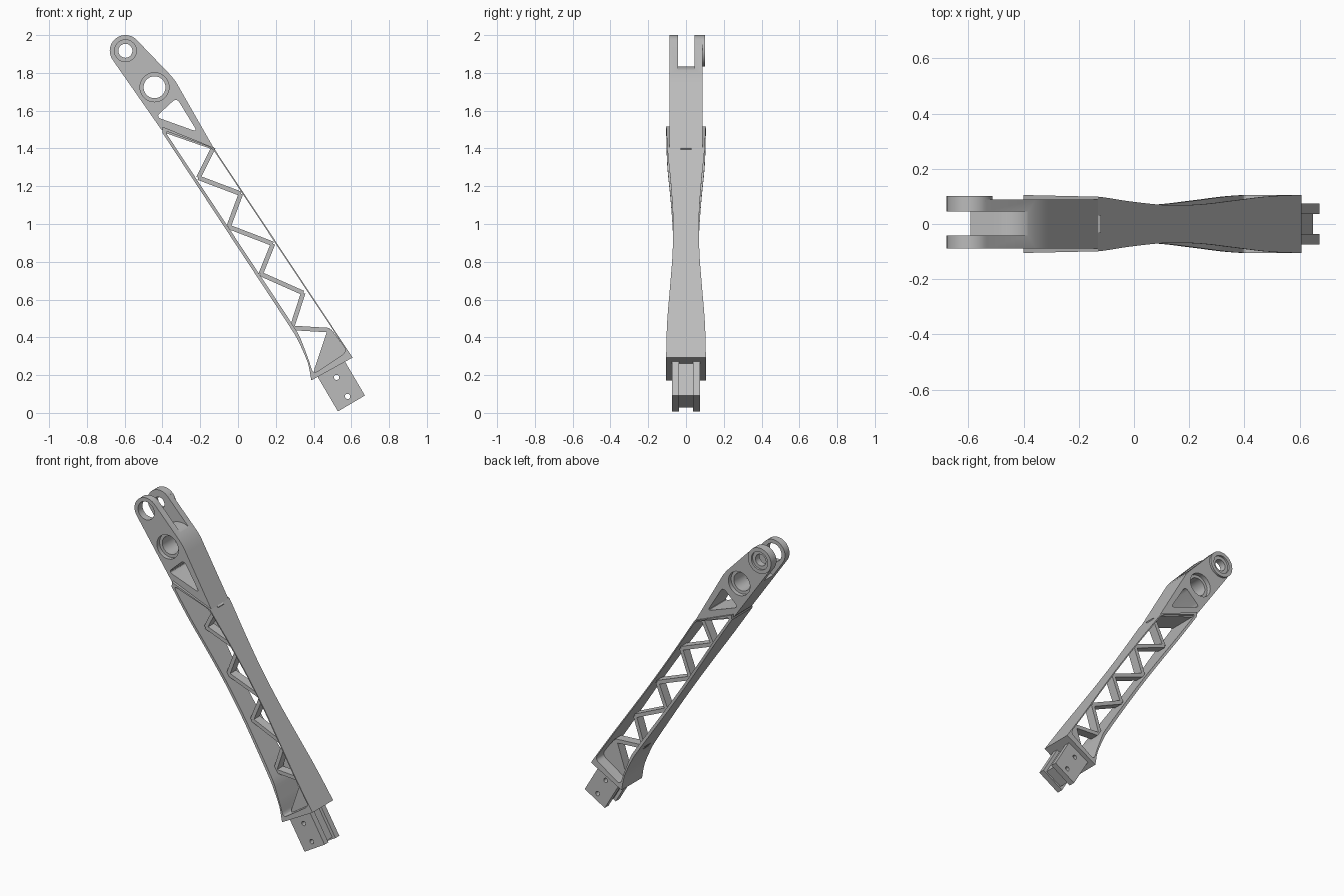
import bpy, bmesh, math
from mathutils import Vector

if "Cube" in bpy.data.objects:
    bpy.data.objects.remove(bpy.data.objects["Cube"])

steel = bpy.data.materials.new("plain grey metal")
steel.use_nodes = True
GREY = (0.5, 0.5, 0.5, 1)
steel.diffuse_color = GREY
steel.node_tree.nodes["Principled BSDF"].inputs["Base Color"].default_value = GREY

PIVOT, BORE = Vector((-0.596, 1.917)), Vector((-0.442, 1.724))
AXIS = Vector((0.545, -0.839))


def finish(bm, name):
    bmesh.ops.recalc_face_normals(bm, faces=bm.faces)
    me = bpy.data.meshes.new(name)
    bm.to_mesh(me)
    bm.free()
    me.materials.append(steel)
    ob = bpy.data.objects.new(name, me)
    bpy.context.collection.objects.link(ob)
    return ob


def activate(ob):
    bpy.ops.object.select_all(action="DESELECT")
    ob.select_set(True)
    bpy.context.view_layer.objects.active = ob


def prism(name, pts, y0, y1):
    """Extrude an outline in the x-z plane from y0 to y1."""
    bm = bmesh.new()
    f = bm.faces.new([bm.verts.new((x, y0, z)) for x, z in pts])
    new = bmesh.ops.extrude_face_region(bm, geom=[f])["geom"]
    bmesh.ops.translate(bm, vec=(0, y1 - y0, 0),
                        verts=[v for v in new if isinstance(v, bmesh.types.BMVert)])
    return finish(bm, name)


def circle(c, r, n=40):
    return [(c[0] + r * math.cos(math.tau * i / n), c[1] + r * math.sin(math.tau * i / n))
            for i in range(n)]


def rounded(pts, r, n=5):
    """Round every corner of an outline."""
    out = []
    pts = [Vector(p) for p in pts]
    for i, p in enumerate(pts):
        a, b = pts[i - 1] - p, pts[(i + 1) % len(pts)] - p
        a = p + a.normalized() * min(r, a.length * 0.45)
        b = p + b.normalized() * min(r, b.length * 0.45)
        for k in range(n + 1):
            t = k / n
            out.append(a * (1 - t) ** 2 + p * 2 * t * (1 - t) + b * t * t)
    return out


def cut(ob, pts, y0=-0.3, y1=0.3):
    cutter = prism("cutter", pts, y0, y1)
    cutter.hide_render = True
    mod = ob.modifiers.new("cut", "BOOLEAN")
    mod.operation, mod.solver, mod.object = "DIFFERENCE", "EXACT", cutter
    activate(ob)
    bpy.ops.object.modifier_apply(modifier="cut")
    bpy.data.objects.remove(cutter)


def smooth(ob):
    activate(ob)
    bpy.ops.object.shade_smooth_by_angle(angle=math.radians(25))


def spline(pts, t):
    """Smooth interpolation through a few points, t from 0 to 1."""
    u = t * (len(pts) - 1)
    i = min(int(u), len(pts) - 2)
    u -= i
    p = [pts[max(0, min(len(pts) - 1, i + k))] for k in (-1, 0, 1, 2)]
    return p[1] + 0.5 * u * (p[2] - p[0] + u * (2 * p[0] - 5 * p[1] + 4 * p[2] - p[3]
                             + u * (3 * (p[1] - p[2]) + p[3] - p[0])))


def half_width(p):
    """Waisted thickness along the arm."""
    s = (Vector(p) - PIVOT).dot(AXIS)
    t = max(0, min(1, (s - 0.46) / 1.56))
    return spline([0.105, 0.099, 0.081, 0.069, 0.071, 0.085, 0.1, 0.105], t)


# Head with forked tip
ARC = [PIVOT + 0.083 * Vector((math.cos(a), math.sin(a)))
       for a in (math.radians(42 + 172 * i / 20) for i in range(21))]
head = prism("fork_head", ARC + [(-0.41, 1.505), (-0.385, 1.482), (-0.135, 1.395),
             (-0.13, 1.405), (-0.31, 1.72), (-0.33, 1.755), (-0.357, 1.788)], -0.088, 0.088)
saddle = [BORE + 0.109 * Vector((math.cos(a), math.sin(a)))
          for a in (math.radians(35 + 85 * i / 10) for i in range(11))]
cut(head, saddle + [(-0.6, 1.765), (-0.75, 1.72), (-0.75, 2.1), (-0.2, 2.1), (-0.2, 1.79)],
    -0.042, 0.046)
cut(head, circle(PIVOT, 0.058), -0.3, 0)
cut(head, circle(PIVOT, 0.037), 0, 0.3)
cut(head, circle(BORE, 0.058))
for side in (-1, 1):
    cut(head, circle(BORE, 0.077), *sorted((side * 0.06, side * 0.3)))
cut(head, rounded([(-0.435, 1.567), (-0.325, 1.668), (-0.215, 1.488)], 0.03))
smooth(head)

# Raised boss with counterbore on the rear prong
boss = prism("rear_boss", circle(PIVOT, 0.083), 0.08, 0.101)
cut(boss, circle(PIVOT, 0.058), 0.0885, 0.3)
cut(boss, circle(PIVOT, 0.037))
smooth(boss)

# Waisted frame
LEFT = [(-0.4, 1.515), (-0.405, 1.49), (0.246, 0.5), (0.31, 0.4), (0.35, 0.315),
        (0.373, 0.257), (0.388, 0.172)]
RIGHT = [(-0.13, 1.405), (0.607, 0.293)]


def along(path, t):
    path = [Vector(p) for p in path]
    lens = [(b - a).length for a, b in zip(path, path[1:])]
    d = t * sum(lens)
    for a, b, length in zip(path, path[1:], lens):
        if d <= length:
            return a.lerp(b, d / length)
        d -= length
    return path[-1]


bm = bmesh.new()
STEPS = 48
rings = []
for i in range(STEPS + 1):
    l, r = along(LEFT, i / STEPS), along(RIGHT, i / STEPS)
    rings.append([bm.verts.new((p.x, y * half_width(p), p.y))
                  for p, y in ((l, -1), (r, -1), (r, 1), (l, 1))])
for a, b in zip(rings, rings[1:]):
    for k in range(4):
        bm.faces.new((a[k], a[(k + 1) % 4], b[(k + 1) % 4], b[k]))
bm.faces.new(rings[0])
bm.faces.new(rings[-1])
bmesh.ops.triangulate(bm, faces=bm.faces[:])
frame = finish(bm, "arm_frame")
cut(frame, rounded([(-0.39, 1.495), (-0.137, 1.403), (0.578, 0.325), (0.398, 0.205),
                    (0.373, 0.285), (0.325, 0.41), (0.258, 0.515)], 0.03))
smooth(frame)

# Zigzag truss bars
NODES = [(-0.13, 1.405), (-0.21, 1.245), (0.015, 1.16), (-0.05, 0.985), (0.185, 0.895),
         (0.12, 0.735), (0.345, 0.635), (0.285, 0.45), (0.485, 0.438)]
for i, (a, b) in enumerate(zip(NODES, NODES[1:])):
    a, b = Vector(a), Vector(b)
    side = (b - a).normalized().orthogonal() * 0.012
    prism("truss_bar_%d" % (i + 1), [a + side, b + side, b - side, a - side], -0.03, 0.03)

# Gusset plate at the lower end of the truss
prism("lower_gusset", [(0.475, 0.445), (0.495, 0.44), (0.588, 0.318), (0.58, 0.3),
                       (0.4, 0.195), (0.405, 0.235)], -0.03, 0.03)

# Tenon: two cheek plates around a recessed core
START, DOWN, ACROSS = Vector((0.416, 0.2)), Vector((0.507, -0.862)), Vector((0.862, 0.507))


def tenon_part(name, a0, a1, length, y0, y1):
    c = [START + ACROSS * a + DOWN * d for a, d in ((a0, 0), (a1, 0), (a1, length), (a0, length))]
    ob = prism(name, c, y0, y1)
    for hole in ((0.522, 0.188), (0.58, 0.087)):
        cut(ob, circle(hole, 0.014, 20))
    smooth(ob)


for side, label in ((-1, "front"), (1, "rear")):
    tenon_part(label + "_tenon_cheek", 0, 0.166, 0.223, *sorted((side * 0.036, side * 0.075)))
tenon_part("tenon_core", 0.02, 0.146, 0.212, -0.0365, 0.0365)
